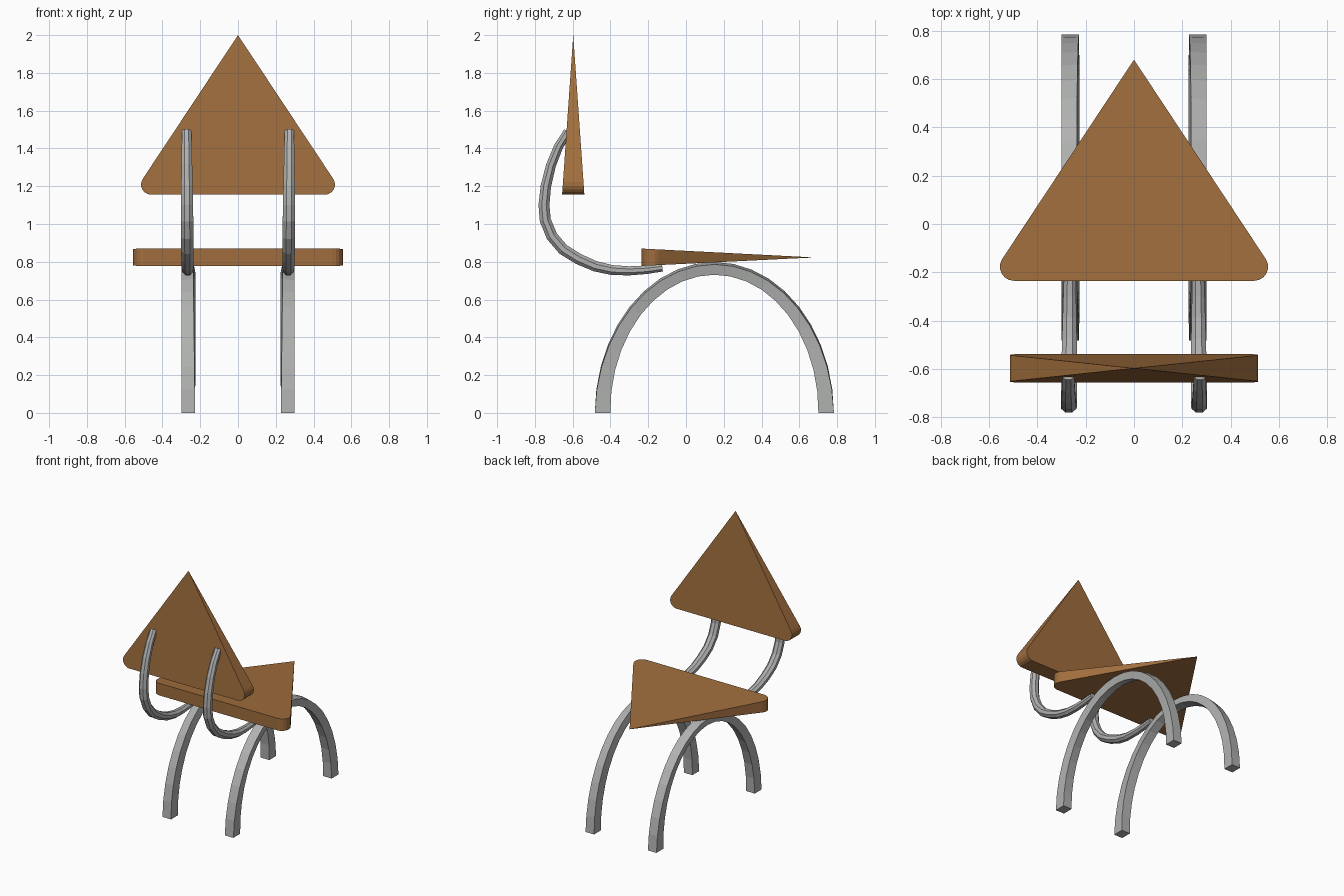
import bpy, math
from mathutils import Vector

if "Cube" in bpy.data.objects:
    bpy.data.objects.remove(bpy.data.objects["Cube"])


def material(name, rgb):
    m = bpy.data.materials.new(name)
    m.diffuse_color = (*rgb, 1)
    m.use_nodes = True
    m.node_tree.nodes["Principled BSDF"].inputs["Base Color"].default_value = m.diffuse_color
    return m


wood = material("warm wood", (0.35, 0.155, 0.047))
metal = material("grey metal", (0.43, 0.44, 0.43))


def make(name, verts, faces, mat):
    me = bpy.data.meshes.new(name)
    me.from_pydata([tuple(v) for v in verts], [], faces)
    me.materials.append(mat)
    ob = bpy.data.objects.new(name, me)
    bpy.context.collection.objects.link(ob)
    # consistent outward normals
    import bmesh
    bm = bmesh.new()
    bm.from_mesh(me)
    bmesh.ops.recalc_face_normals(bm, faces=bm.faces)
    bm.to_mesh(me)
    bm.free()
    return ob


def wedge(name, half, length, r, place, segs=6):
    """Triangular board with two rounded corners, thinning to a point.
    place(x, s, side) maps width, distance from base and side (+1/-1) to 3D."""
    ang = math.atan2(length, half)
    cx = half - r / math.tan(ang / 2)
    arc = []
    for i in range(segs + 1):
        a = -math.pi / 2 + (math.pi - ang) * i / segs
        arc.append((cx + r * math.cos(a), r + r * math.sin(a)))
    outline = arc + [(-x, s) for x, s in reversed(arc)]
    n = len(outline)
    # order: right arc (base to side), apex, left arc (side to base)
    verts = [place(x, s, side) for side in (1, -1) for x, s in outline]
    verts.append(place(0, length, 0))
    tip, k = 2 * n, segs + 1
    faces = []
    for o in (0, n):
        faces.append([o + i for i in range(k)] + [tip] + [o + i for i in range(k, n)])
    for i in range(n):
        j = (i + 1) % n
        if i == segs:
            faces += [(i, n + i, tip), (j, n + j, tip)]
        else:
            faces.append((i, j, n + j, n + i))
    return make(name, verts, faces, wood)


# seat and backrest boards
def seat_place(x, s, side):
    f = 1 - s / 0.915
    return (x, -0.235 + s, 0.823 + 0.001 * f + side * 0.046 * f)


def back_place(x, s, side):
    f = 1 - s / 0.845
    return (x, -0.597 + side * 0.059 * f, 1.155 + s)


wedge("seat", 0.605, 0.915, 0.058, seat_place)
wedge("backrest", 0.56, 0.845, 0.054, back_place)


def sweep(name, rings, mat):
    k = len(rings[0])
    verts = [v for ring in rings for v in ring]
    faces = [tuple(range(k)), tuple(range(len(verts) - k, len(verts)))]
    for i in range(len(rings) - 1):
        for j in range(k):
            a, b = i * k + j, i * k + (j + 1) % k
            faces.append((a, b, b + k, a + k))
    return make(name, verts, faces, mat)


# arched legs: square bars, slightly twisted towards the crown
def leg(name, sx):
    rings = []
    for i in range(21):
        t = math.pi * i / 20
        c = Vector((sx * 0.263, 0.15 - 0.592 * math.cos(t), 0.765 * math.sin(t)))
        out = Vector((0, -math.cos(t) / 0.592, math.sin(t) / 0.765)).normalized()
        side = Vector((sx, 0, 0))
        roll = 0.2 * math.sin(t)
        u = side * math.cos(roll) - out * math.sin(roll)
        v = out * math.cos(roll) + side * math.sin(roll)
        w, h = 0.036 - 0.004 * math.sin(t), 0.041 - 0.013 * math.sin(t)
        rings.append([c + u * a * w + v * b * h
                      for a, b in ((-1, -1), (1, -1), (1, 1), (-1, 1))])
    return sweep(name, rings, metal)


# bent tubes joining the seat to the backrest
PATH = [(-0.125, 0.768), (-0.21, 0.757), (-0.30, 0.752), (-0.39, 0.756),
        (-0.48, 0.776), (-0.57, 0.815), (-0.65, 0.865), (-0.71, 0.935),
        (-0.745, 1.02), (-0.752, 1.10), (-0.742, 1.20), (-0.715, 1.31),
        (-0.675, 1.41), (-0.625, 1.49)]


def tube(name, sx):
    rings, n = [], len(PATH)
    for i, (y, z) in enumerate(PATH):
        p, q = PATH[max(i - 1, 0)], PATH[min(i + 1, n - 1)]
        d = Vector((0, q[0] - p[0], q[1] - p[1])).normalized()
        nrm = Vector((0, -d.z, d.y))
        f = i / (n - 1)
        r = 0.021 + 0.010 * math.sin(math.pi * f) + 0.003 * f
        c = Vector((sx * (0.265 + 0.007 * f), y, z))
        rings.append([c + Vector((1, 0, 0)) * 1.1 * r * math.cos(a) + nrm * r * math.sin(a)
                      for a in (math.tau * (j + 0.5) / 8 for j in range(8))])
    return sweep(name, rings, metal)


for side, sx in (("right", 1), ("left", -1)):
    leg(side + "_arched_legs", sx)
    tube(side + "_back_support", sx)
